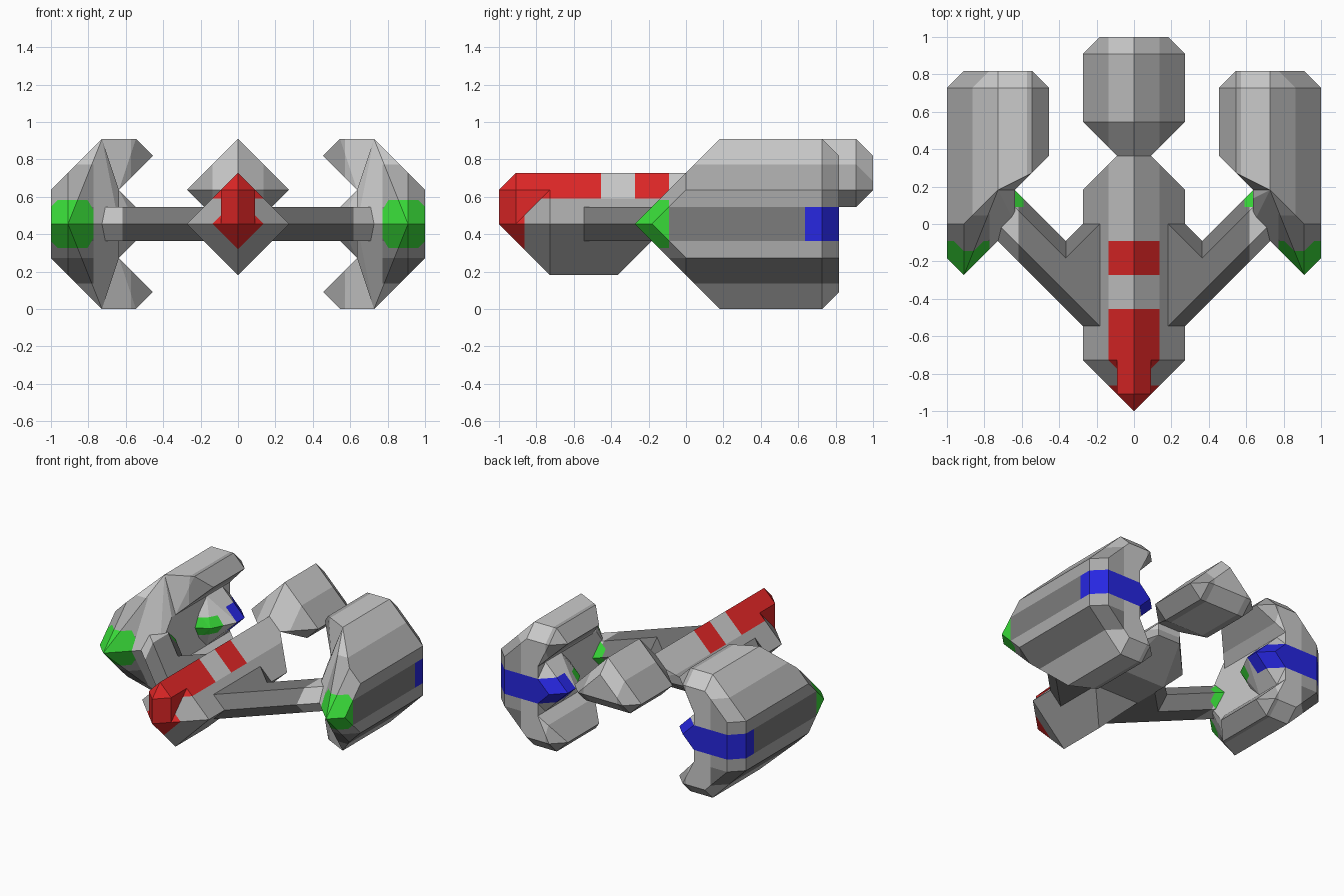
import bpy, bmesh
from mathutils import Vector

if "Cube" in bpy.data.objects:
    bpy.data.objects.remove(bpy.data.objects["Cube"])

U = 1 / 11  # model unit


def material(name, rgb):
    m = bpy.data.materials.new(name)
    m.diffuse_color = (*rgb, 1)
    m.use_nodes = True
    m.node_tree.nodes["Principled BSDF"].inputs["Base Color"].default_value = m.diffuse_color
    return m


LIGHT = material("light_grey", (0.62, 0.62, 0.62))
MID = material("mid_grey", (0.40, 0.40, 0.40))
DARK = material("dark_grey", (0.20, 0.20, 0.20))
RED = material("red", (0.75, 0.02, 0.02))
GREEN = material("green", (0.04, 0.7, 0.04))
BLUE = material("blue", (0.02, 0.02, 0.75))
MATS = [LIGHT, MID, DARK, RED, GREEN, BLUE]
BIG = 99


def flip_z(pts):
    return [(x, y, 10 - z) for x, y, z in pts]


def both_x(pts):
    return pts + [(-x, y, z) for x, y, z in pts]


def both_z(pts):
    return pts + flip_z(pts)


def part(name, pts, base=LIGHT, paint=(), mirror=False):
    """Convex solid; paint = list of (material, low corner, high corner) boxes."""
    bm = bmesh.new()
    for p in set(pts):
        bm.verts.new(p)
    res = bmesh.ops.convex_hull(bm, input=bm.verts[:])
    junk = {g for g in res["geom_interior"] + res["geom_unused"]
            if isinstance(g, bmesh.types.BMVert)}
    bmesh.ops.delete(bm, geom=list(junk), context='VERTS')
    bmesh.ops.dissolve_limit(bm, angle_limit=0.01, verts=bm.verts[:], edges=bm.edges[:])
    for f in bm.faces:
        f.material_index = MATS.index(base)
    for mat, lo, hi in paint:
        for corner in (lo, hi):
            for i in range(3):
                if abs(corner[i]) < BIG:
                    co, no = Vector(), Vector()
                    co[i], no[i] = corner[i], 1
                    bmesh.ops.bisect_plane(bm, geom=bm.verts[:] + bm.edges[:] + bm.faces[:],
                                           plane_co=co, plane_no=no, dist=1e-4)
        for f in bm.faces:
            c = f.calc_center_median()
            if all(lo[i] - 1e-3 <= c[i] <= hi[i] + 1e-3 for i in range(3)):
                f.material_index = MATS.index(mat)
    bmesh.ops.recalc_face_normals(bm, faces=bm.faces[:])
    bmesh.ops.scale(bm, vec=(U, U, U), verts=bm.verts[:])
    me = bpy.data.meshes.new(name)
    bm.to_mesh(me)
    bm.free()
    for m in MATS:
        me.materials.append(m)
    ob = bpy.data.objects.new(name, me)
    bpy.context.collection.objects.link(ob)
    if mirror:
        ob.modifiers.new("mirror", 'MIRROR')
    return ob


# Central body: diamond section with pointed nose
stripes = [(LIGHT, (-1.5, -BIG, 6.5), (1.5, BIG, BIG)),
           (RED, (-1.5, -BIG, 6.5), (1.5, -5, BIG)),
           (RED, (-1.5, -3, 6.5), (1.5, -1, BIG)),
           (RED, (-BIG, -BIG, -BIG), (BIG, -9.5, BIG))]
part("body", both_x([(3, -8, 5), (3, -1, 5), (0, -8, 8), (0, -1, 8),
                     (0, -8, 2), (0, -4, 2), (0, -11, 5)]), MID, stripes)
part("body_rear", both_x([(3, -1, 5), (3, 2, 5), (2, -2, 4), (2, 1, 4), (0, -1, 8), (0, 2, 8),
                          (0, 4, 8), (1, 4, 7), (1, 4, 6)]), MID, stripes[:1])
part("nose_ridge", both_x([(0, -8, 8), (1, -8, 7), (1, -8, 5), (0, -10, 8), (1, -10, 7),
                           (1, -10, 5), (0, -11, 7), (0, -11, 5)]), RED)

# Rear engine block with narrow neck
part("rear_block", both_x([(0, 4, 8), (1, 4, 7), (0, 6, 10), (3, 6, 7), (2, 6, 6),
                           (0, 10, 10), (3, 10, 7), (2, 10, 6), (0, 11, 9), (2, 11, 7)]),
     MID, [(LIGHT, (-1.5, -BIG, -BIG), (1.5, BIG, BIG))])

# Swept arms and the fillets where they join the body
arm = []
for x in (2, 9):
    arm += [(x, x - 6, 6), (x, x - 8, 6), (x, x - 5, 5), (x, x - 9, 5)]
part("arm", both_z(arm), DARK, [(LIGHT, (6.8, -BIG, -BIG), (BIG, 1, BIG)),
                                (GREEN, (6.5, 1, -BIG), (BIG, BIG, BIG))], mirror=True)
part("arm_fillet", both_z([(3, 0, 5), (4, -1, 5), (3, -4, 5), (2, 0, 6), (4, -2, 6), (2, -4, 6)]),
     DARK, mirror=True)

# Side pods: outer shell, curled flaps, inner ridge
blue_band = (BLUE, (-BIG, 7, 4), (BIG, BIG, 6))
shell = [(10, -3, 5), (11, -2, 5), (7, 0, 5), (11, 0, 7), (10, 0, 8), (8, 2, 10), (7, 1.5, 7),
         (11, 8, 7), (8, 8, 10), (7, 8, 7), (10, 9, 7), (8, 9, 9), (7, 9, 7)]
part("pod_shell", both_z(shell), LIGHT,
     [(MID, (8.5, -BIG, 1.5), (BIG, BIG, 8.5)), (DARK, (8.5, -1, 4), (BIG, BIG, 6)),
      (DARK, (8.5, -1, 1.5), (BIG, BIG, 3)),
      (GREEN, (8.5, -BIG, 3.6), (BIG, -1, 6.4)), blue_band], mirror=True)
flap = [(8, 2, 10), (6, 3, 10), (5, 4, 9), (7, 2, 7), (8, 2, 7),
        (8, 8, 10), (6, 8, 10), (5, 8, 9), (7, 8, 7), (8, 9, 7), (8, 9, 9), (6, 9, 9), (7, 9, 7)]
tip = [(MID, (-BIG, -BIG, -BIG), (6.3, BIG, BIG))]
part("pod_flap_upper", flap, LIGHT, tip, mirror=True)
part("pod_flap_lower", flip_z(flap), LIGHT, tip, mirror=True)
part("pod_ridge", both_z([(7, 4.5, 5), (8, 5, 7), (7, 6, 7), (6, 5, 5), (5, 7, 5), (5, 8, 5),
                          (7, 8, 7), (8, 8, 7), (6, 9, 5), (7, 9, 6), (8, 9, 6)]), LIGHT,
     [(GREEN, (-BIG, -BIG, 4.3), (BIG, 6, 5.7)), blue_band], mirror=True)
